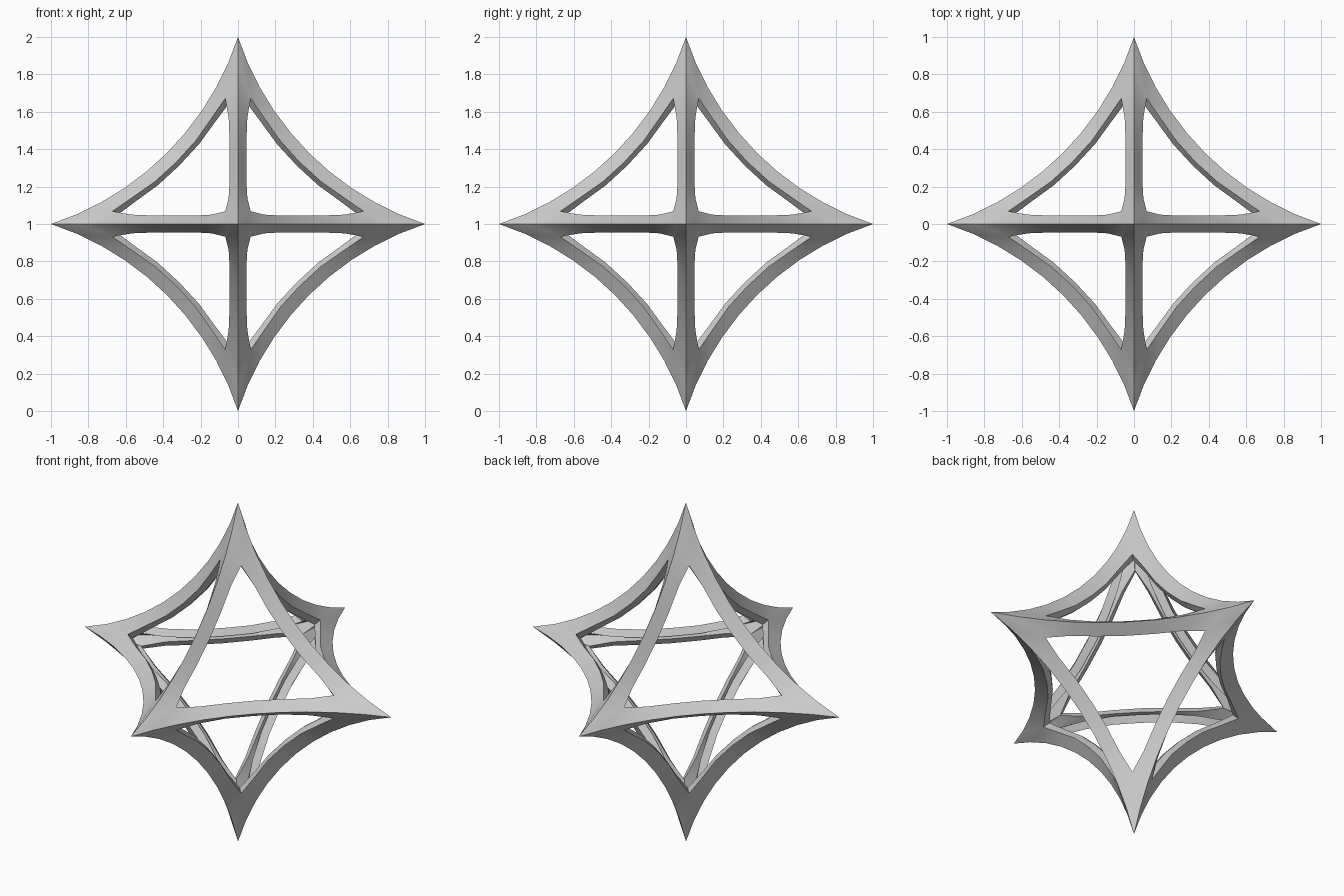
import bpy, bmesh, math
from mathutils import Vector
from itertools import product

old = bpy.data.objects.get("Cube")
if old:
    bpy.data.objects.remove(old)

# Every ridge is a circular arc between two tips, bowed towards the middle
CENTRE = 1.48
RADIUS = math.hypot(1 - CENTRE, CENTRE)
STEPS = 10
HALF_SWEEP = math.asin(math.sqrt(0.5) / RADIUS)
CORNER = 2                      # ridge step level with the window corner
CORNER_NEAR, CORNER_FAR = 0.068, 0.672


def arc_point(i, inset=0.0, height=0.0):
    """Point on a ridge arc (first axis to second), inset and lifted sideways."""
    angle = math.radians(225) + HALF_SWEEP * (1 - 2 * i / STEPS)
    r = RADIUS + inset
    return (CENTRE + r * math.cos(angle), CENTRE + r * math.sin(angle), height)


def window_point(i):
    """Edge of the triangular window beside ridge step i."""
    if i <= CORNER:
        return (CORNER_FAR, CORNER_NEAR, CORNER_NEAR)
    if i >= STEPS - CORNER:
        return (CORNER_NEAR, CORNER_FAR, CORNER_NEAR)
    near_end = i in (CORNER + 1, STEPS - CORNER - 1)
    return arc_point(i, 0.065, 0.05) if near_end else arc_point(i, 0.07, 0.045)


def place(point, axis, signs):
    """Turn a ridge point to start at the given axis, mirrored into an octant."""
    v = Vector((0, 0, 0))
    for k in range(3):
        j = (axis + k) % 3
        v[j] = point[k] * signs[j]
    return v


# One border strip for each ridge of each of the eight windows
bm = bmesh.new()
for signs in product((1, -1), repeat=3):
    for axis in range(3):
        for i in range(STEPS):
            quad = [arc_point(i), arc_point(i + 1), window_point(i + 1), window_point(i)]
            if quad[2] == quad[3]:
                quad.pop()
            corners = [place(p, axis, signs) for p in quad]
            normal = (corners[1] - corners[0]).cross(corners[2] - corners[0])
            if normal.dot(Vector(signs)) < 0:
                corners.reverse()
            bm.faces.new([bm.verts.new(c) for c in corners])
bmesh.ops.remove_doubles(bm, verts=bm.verts, dist=0.0005)
bmesh.ops.translate(bm, verts=bm.verts, vec=(0, 0, 1))
bm.normal_update()

mesh = bpy.data.meshes.new("star_frame")
bm.to_mesh(mesh)
bm.free()
frame = bpy.data.objects.new("star_frame", mesh)
bpy.context.collection.objects.link(frame)

# Plain grey
grey = bpy.data.materials.new("plain_grey")
grey.use_nodes = True
colour = (0.6, 0.6, 0.6, 1)
grey.diffuse_color = colour
grey.node_tree.nodes["Principled BSDF"].inputs["Base Color"].default_value = colour
mesh.materials.append(grey)

# Wall thickness, inwards
wall = frame.modifiers.new("wall", "SOLIDIFY")
wall.thickness = 0.045
wall.offset = -1
bpy.ops.object.select_all(action="DESELECT")
frame.select_set(True)
bpy.context.view_layer.objects.active = frame
bpy.ops.object.modifier_apply(modifier="wall")
bpy.ops.object.shade_smooth_by_angle(angle=math.radians(30))
